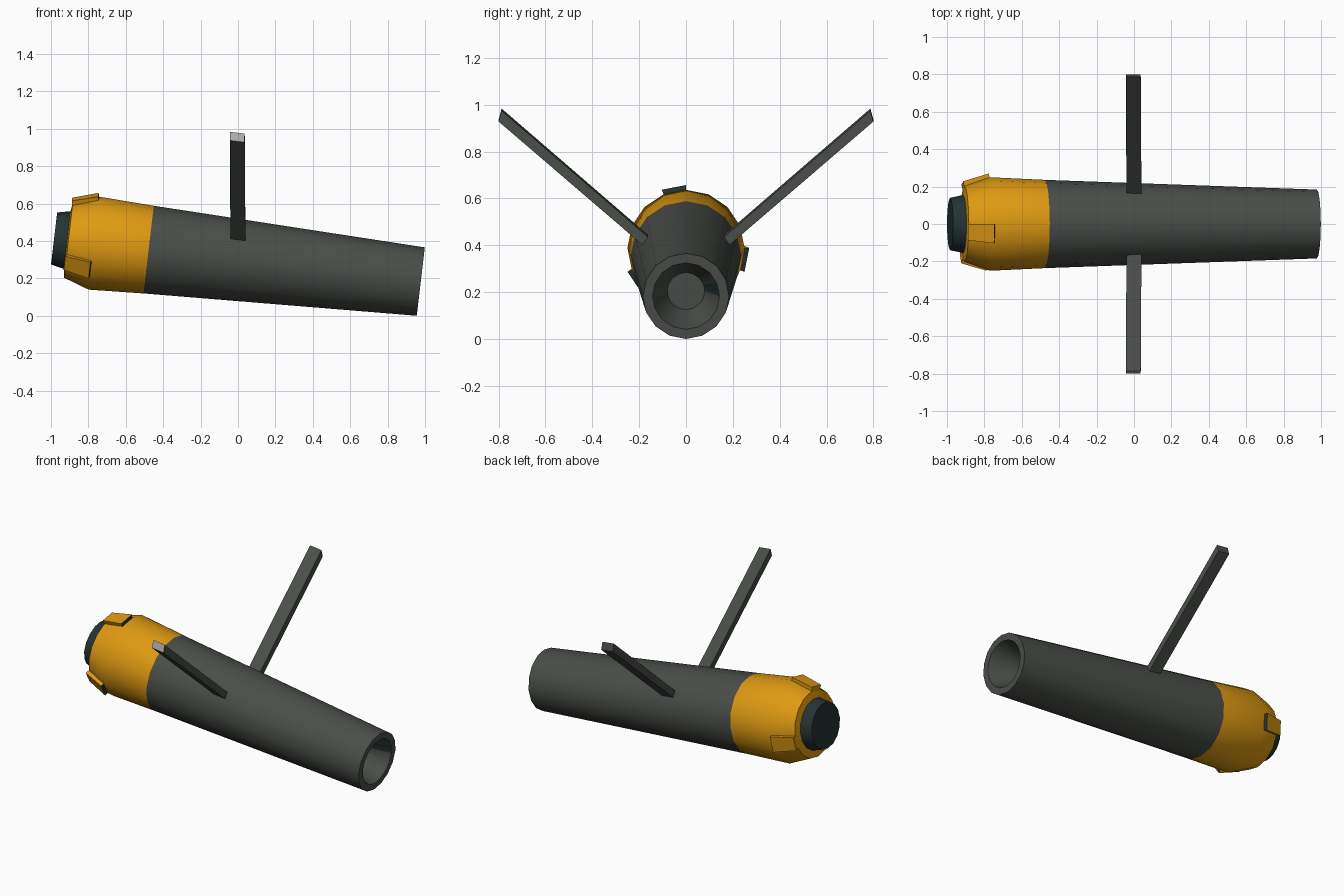
import bpy, bmesh, math
from mathutils import Matrix, Vector

if "Cube" in bpy.data.objects:
    bpy.data.objects.remove(bpy.data.objects["Cube"])

SIDES = 16
TILT = math.radians(6.7)
PLACE = Matrix.Translation((0, 0, 0.298)) @ Matrix.Rotation(TILT, 4, 'Y')


def material(name, rgb):
    m = bpy.data.materials.new(name)
    m.diffuse_color = (*rgb, 1)
    m.use_nodes = True
    m.node_tree.nodes["Principled BSDF"].inputs["Base Color"].default_value = m.diffuse_color
    return m


GREY = material("dark grey", (0.068, 0.076, 0.066))
ORANGE = material("orange", (0.73, 0.32, 0.006))
TEAL = material("dark teal", (0.018, 0.033, 0.035))
LIGHT = material("light grey", (0.42, 0.42, 0.43))


def finish(name, bm, mats, smooth=True):
    me = bpy.data.meshes.new(name)
    bm.to_mesh(me)
    bm.free()
    for m in mats:
        me.materials.append(m)
    if smooth:
        for p in me.polygons:
            p.use_smooth = True
        me.set_sharp_from_angle(angle=math.radians(30))
    ob = bpy.data.objects.new(name, me)
    bpy.context.collection.objects.link(ob)
    return ob


def point(u, r, k):
    a = 2 * math.pi * k / SIDES
    return PLACE @ Vector((u, r * math.cos(a), r * math.sin(a)))


def lathe(name, profile, mats, cap_start=False, cap_end=False, accent=None):
    """Spin (u, r) points about the tilted axis; accent = (segment, side)."""
    bm = bmesh.new()
    rings = [[bm.verts.new(point(u, r, k)) for k in range(SIDES)] for u, r in profile]
    for i in range(len(rings) - 1):
        a, b = rings[i], rings[i + 1]
        for k in range(SIDES):
            n = (k + 1) % SIDES
            f = bm.faces.new((a[k], a[n], b[n], b[k]))
            if accent == (i, k):
                f.material_index = 1
    if cap_start:
        bm.faces.new(rings[0][::-1])
    if cap_end:
        bm.faces.new(rings[-1])
    return finish(name, bm, mats)


# Main tube with a tapered bore in the front end
lathe("barrel", [(-0.481, 0.236), (0.984, 0.184), (0.984, 0.143), (0.80, 0.08)],
      [GREY, TEAL], cap_end=True, accent=(2, 0))

# Orange rear cowl and dark end plug
lathe("rear_cowl", [(-0.92, 0.155), (-0.913, 0.202), (-0.775, 0.25), (-0.481, 0.236)], [ORANGE])
lathe("rear_plug", [(-0.99, 0.14), (-0.91, 0.157)], [TEAL], cap_start=True)


def hexa(bm, q1, q2):
    """Closed box between two matching quads; returns its two end faces."""
    a = [bm.verts.new(p) for p in q1]
    b = [bm.verts.new(p) for p in q2]
    ends = bm.faces.new(a), bm.faces.new(b[::-1])
    for i in range(4):
        j = (i + 1) % 4
        bm.faces.new((a[j], a[i], b[i], b[j]))
    bmesh.ops.recalc_face_normals(bm, faces=bm.faces)
    return ends


# Three raised scoops, each one cowl side wide, with a dark forward opening
for n, k in enumerate((4, 9, 15)):
    bm = bmesh.new()
    back = [point(-0.913, 0.19, k), point(-0.913, 0.19, k + 1),
            point(-0.919, 0.228, k + 1), point(-0.919, 0.228, k)]
    front = [point(-0.775, 0.24, k), point(-0.775, 0.24, k + 1),
             point(-0.782, 0.270, k + 1), point(-0.782, 0.270, k)]
    ends = hexa(bm, back, front)
    ends[1].material_index = 1
    finish("scoop_%d" % (n + 1), bm, [ORANGE, TEAL], smooth=False)

# Two upswept bars, mirrored across y
for side, label in ((1, "back"), (-1, "front")):
    bm = bmesh.new()

    def section(y0, z0, y1, z1, shift):
        return [Vector((x + shift, side * y, z - x * math.tan(TILT)))
                for x, y, z in ((-0.04, y0, z0), (0.04, y0, z0), (0.04, y1, z1), (-0.04, y1, z1))]

    ends = hexa(bm, section(0.13, 0.358, 0.13, 0.412, 0.0),
                section(0.80, 0.933, 0.787, 0.979, -0.004))
    if side < 0:
        ends[1].material_index = 1
    finish(label + "_bar", bm, [GREY, LIGHT], smooth=False)
